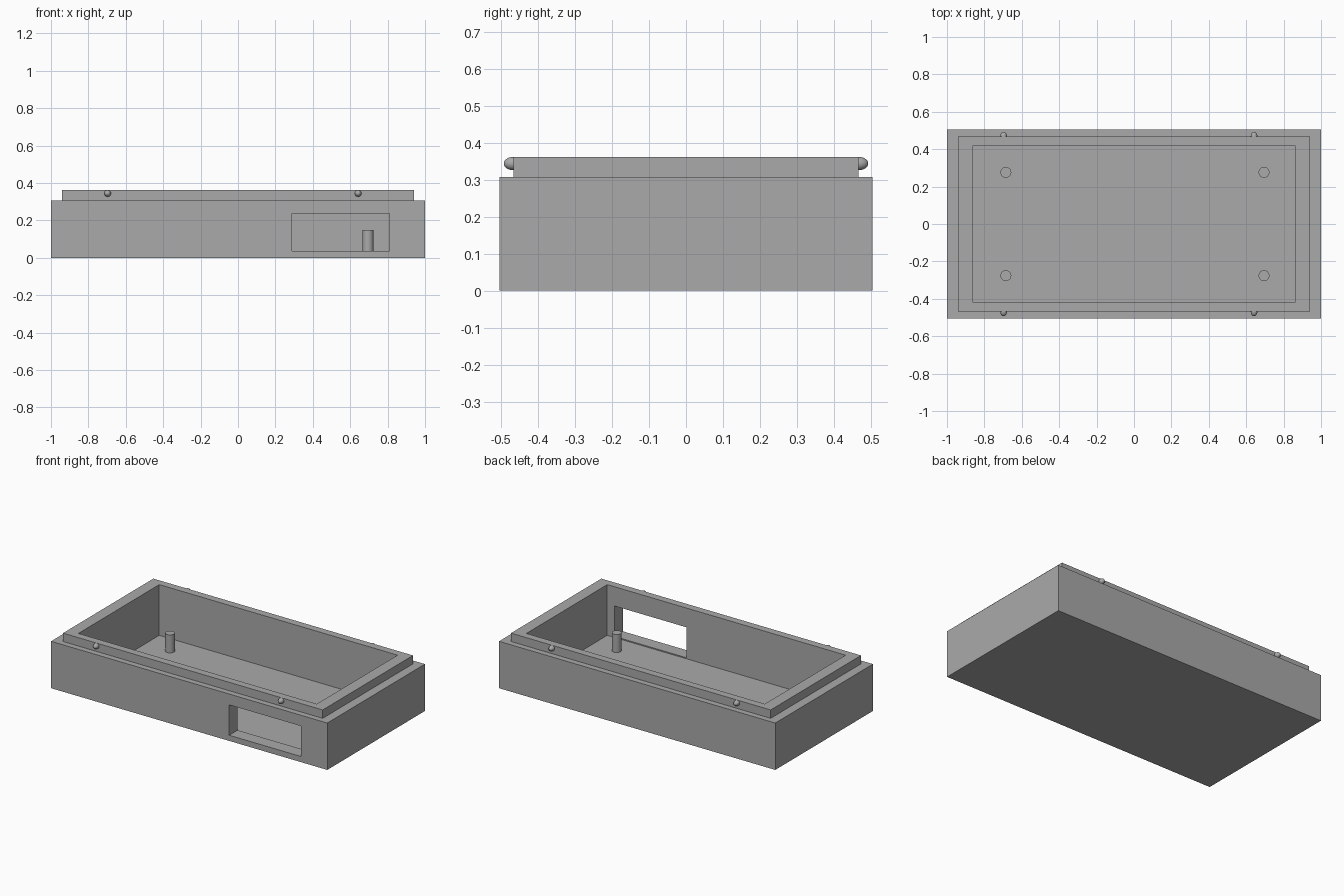
import bpy, bmesh
from mathutils import Matrix

cube = bpy.data.objects.get("Cube")
if cube:
    bpy.data.objects.remove(cube, do_unlink=True)

grey = bpy.data.materials.new("plain grey")
grey.use_nodes = True
colour = (0.4, 0.4, 0.4, 1)
grey.diffuse_color = colour
grey.node_tree.nodes["Principled BSDF"].inputs["Base Color"].default_value = colour

FLOOR, SHOULDER, RIM = 0.03, 0.307, 0.362


def add_object(name, bm):
    bmesh.ops.recalc_face_normals(bm, faces=bm.faces)
    mesh = bpy.data.meshes.new(name)
    bm.to_mesh(mesh)
    bm.free()
    mesh.materials.append(grey)
    obj = bpy.data.objects.new(name, mesh)
    bpy.context.collection.objects.link(obj)
    return obj


def smooth(obj):
    bpy.ops.object.select_all(action='DESELECT')
    obj.select_set(True)
    bpy.context.view_layer.objects.active = obj
    bpy.ops.object.shade_smooth_by_angle()


# Tray: rectangular rings running up the outside, over the lip and down inside
bm = bmesh.new()
rings = []
for hx, hy, z in [(1, 0.505, 0), (1, 0.505, SHOULDER), (0.94, 0.467, SHOULDER),
                  (0.94, 0.467, RIM), (0.863, 0.418, RIM), (0.863, 0.418, FLOOR)]:
    rings.append([bm.verts.new((sx * hx, sy * hy, z))
                  for sx, sy in ((-1, -1), (1, -1), (1, 1), (-1, 1))])
for low, high in zip(rings, rings[1:]):
    for i in range(4):
        j = (i + 1) % 4
        bm.faces.new((low[i], low[j], high[j], high[i]))
bm.faces.new(rings[0])
bm.faces.new(rings[-1])
tray = add_object("tray", bm)

# Opening through the front wall
bm = bmesh.new()
bmesh.ops.create_cube(bm, size=1, matrix=Matrix.Translation((0.55, -0.46, 0.1365))
                      @ Matrix.Diagonal((0.52, 0.2, 0.199, 1)))
cutter = add_object("opening_cutter", bm)
cutter.hide_render = True
cut = tray.modifiers.new("opening", 'BOOLEAN')
cut.operation = 'DIFFERENCE'
cut.solver = 'EXACT'
cut.object = cutter
bpy.context.view_layer.objects.active = tray
bpy.ops.object.modifier_apply(modifier=cut.name)
bpy.data.objects.remove(cutter, do_unlink=True)

# Four standing posts on the floor, and four snap bumps on the lip
for side, sy in (("front", -1), ("back", 1)):
    for hand, post_x, bump_x in (("right", -0.685, -0.697), ("left", 0.695, 0.642)):
        bm = bmesh.new()
        base, top = FLOOR - 0.005, 0.148
        bmesh.ops.create_cone(bm, cap_ends=True, segments=32, radius1=0.029,
                              radius2=0.029, depth=top - base,
                              matrix=Matrix.Translation((post_x, sy * 0.276, (base + top) / 2)))
        smooth(add_object(f"{side}_{hand}_post", bm))

        bm = bmesh.new()
        bmesh.ops.create_uvsphere(bm, u_segments=24, v_segments=12, radius=0.018,
                                  matrix=Matrix.Translation((bump_x, sy * 0.467, 0.344))
                                  @ Matrix.Diagonal((1, 1.45, 1, 1)))
        smooth(add_object(f"{side}_{hand}_bump", bm))
